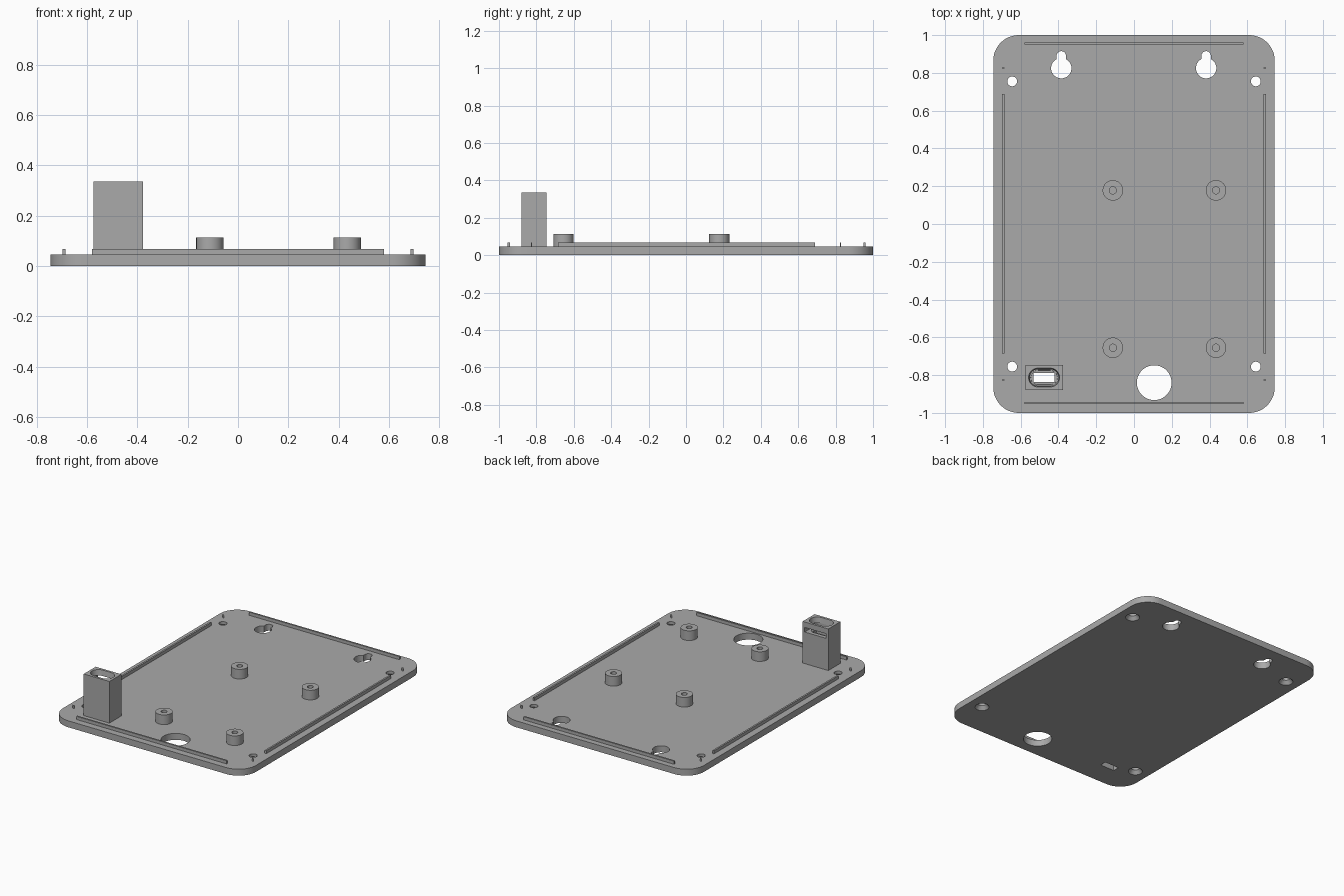
import bpy, bmesh, math

cube = bpy.data.objects.get("Cube")
if cube:
    bpy.data.objects.remove(cube, do_unlink=True)

grey = bpy.data.materials.new("matte grey")
grey.use_nodes = True
COLOUR = (0.4, 0.4, 0.4, 1)
grey.diffuse_color = COLOUR
grey.node_tree.nodes["Principled BSDF"].inputs["Base Color"].default_value = COLOUR

PLATE_TOP = 0.045
RIDGE_TOP = 0.067


def rounded(hx, hy, r, n=12):
    """Outline of a rectangle with rounded corners, centred on the origin."""
    pts = []
    for i, (sx, sy) in enumerate([(1, 1), (-1, 1), (-1, -1), (1, -1)]):
        for k in range(n + 1):
            a = math.pi / 2 * (i + k / n)
            pts.append((sx * (hx - r) + r * math.cos(a), sy * (hy - r) + r * math.sin(a)))
    return pts


def circle(r, n=48):
    return [(r * math.cos(math.tau * k / n), r * math.sin(math.tau * k / n)) for k in range(n)]


def rect(hx, hy):
    return [(hx, hy), (-hx, hy), (-hx, -hy), (hx, -hy)]


def prism(name, x, y, z0, z1, outline, top=None):
    """Solid between an outline at z0 and a matching outline at z1."""
    bm = bmesh.new()
    lo = [bm.verts.new((x + px, y + py, z0)) for px, py in outline]
    hi = [bm.verts.new((x + px, y + py, z1)) for px, py in top or outline]
    bm.faces.new(lo[::-1])
    bm.faces.new(hi)
    for i in range(len(lo)):
        j = (i + 1) % len(lo)
        bm.faces.new((lo[i], lo[j], hi[j], hi[i]))
    bmesh.ops.remove_doubles(bm, verts=bm.verts, dist=1e-5)
    bmesh.ops.recalc_face_normals(bm, faces=bm.faces)
    mesh = bpy.data.meshes.new(name)
    bm.to_mesh(mesh)
    bm.free()
    mesh.materials.append(grey)
    obj = bpy.data.objects.new(name, mesh)
    bpy.context.collection.objects.link(obj)
    return obj


def activate(obj):
    bpy.ops.object.select_all(action='DESELECT')
    obj.select_set(True)
    bpy.context.view_layer.objects.active = obj


def cut(obj, *args):
    """Subtract a prism from the object."""
    cutter = prism("cutter", *args)
    cutter.hide_render = True
    mod = obj.modifiers.new("cut", 'BOOLEAN')
    mod.operation, mod.solver, mod.object = 'DIFFERENCE', 'EXACT', cutter
    activate(obj)
    bpy.ops.object.modifier_apply(modifier=mod.name)
    bpy.data.objects.remove(cutter, do_unlink=True)


def smooth(obj):
    activate(obj)
    bpy.ops.object.shade_smooth_by_angle(angle=math.radians(30))


# Base plate with rounded corners
plate = prism("base_plate", 0, 0, 0, PLATE_TOP, rounded(0.745, 1, 0.135))

# Countersunk corner screw holes
for sx in (-1, 1):
    for sy in (-1, 1):
        x, y = sx * 0.645, sy * 0.755
        cut(plate, x, y, -0.01, 0.1, circle(0.026))
        cut(plate, x, y, -0.002, 0.025, circle(0.047), circle(0.026))

# Keyhole hangers: round entry with a narrow slot above
for x in (-0.385, 0.382):
    cut(plate, x, 0.825, -0.01, 0.1, circle(0.054))
    cut(plate, x, 0.86, -0.01, 0.1, rounded(0.025, 0.055, 0.025))

# Cable hole and the opening below the tower
TX, TY = -0.476, -0.813
cut(plate, 0.107, -0.84, -0.01, 0.1, circle(0.092, 64))
cut(plate, TX, TY, -0.01, 0.1, rect(0.055, 0.023))
smooth(plate)

# Locating ridges along the four edges
for label, y in (("front", -0.948), ("back", 0.955)):
    prism(label + "_ridge", 0, y, PLATE_TOP, RIDGE_TOP, rect(0.58, 0.006))
for label, s in (("right", -1), ("left", 1)):
    prism(label + "_ridge", s * 0.692, 0.002, PLATE_TOP, RIDGE_TOP, rect(0.006, 0.687))
    for end, t in (("front", -1), ("back", 1)):
        prism(f"{end}_{label}_tab", s * 0.692, t * 0.826, PLATE_TOP, RIDGE_TOP,
              rect(0.006, 0.002))

# Board standoffs with blind screw holes
for x in (-0.112, 0.434):
    for y in (-0.655, 0.178):
        post = prism("standoff", x, y, PLATE_TOP, 0.112, circle(0.054))
        cut(post, x, y, 0.055, 0.2, circle(0.019, 32))
        smooth(post)

# Tower with a rounded socket, a shaft to the underside and a rear slot
TOP = 0.335
tower = prism("switch_tower", TX, TY, PLATE_TOP, TOP, rect(0.099, 0.066))
cut(tower, TX, TY, 0, 0.5, rect(0.055, 0.023))
cut(tower, TX, TY, 0.26, TOP + 0.001, rounded(0.07, 0.038, 0.038), rounded(0.082, 0.05, 0.05))
cut(tower, TX, TY + 0.025, 0.265, 0.297, rect(0.083, 0.075))
smooth(tower)
